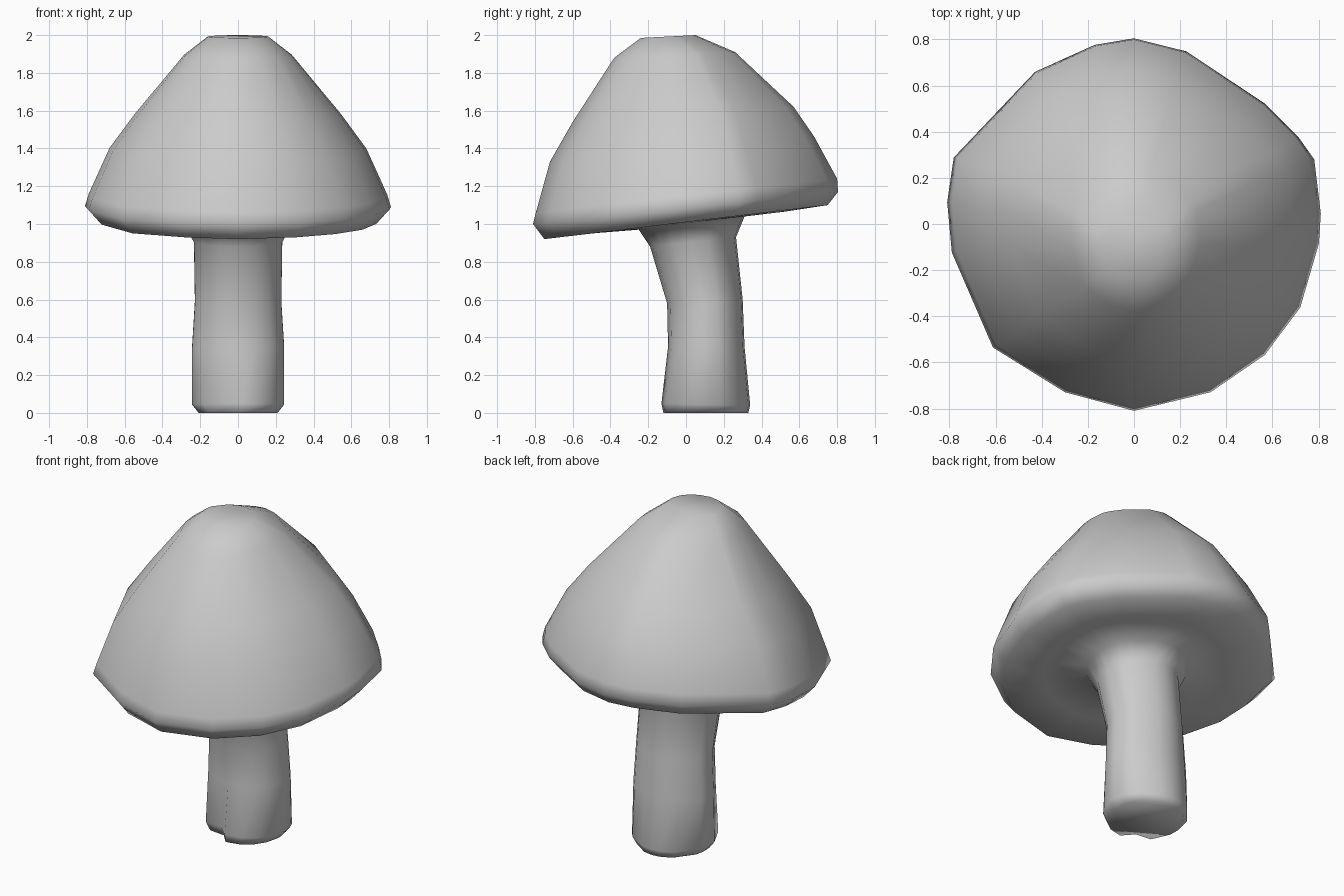
import bpy, bmesh, math

cube = bpy.data.objects.get("Cube")
if cube:
    bpy.data.objects.remove(cube, do_unlink=True)

# Irregular outline of the cap, as fractions of its half width
OUTLINE = [(1, .06), (.965, .35), (.88, .47), (.70, .65), (.28, .93), (0, 1),
           (-.21, .965), (-.53, .82), (-.965, .36), (-1, .12), (-.975, -.15),
           (-.755, -.66), (-.37, -.90), (0, -1), (.41, -.90), (.70, -.70),
           (.89, -.445), (.99, -.10)]

# Tilted rings: front y, front z, back y, back z, half width, roundness
RINGS = [
    (-.12, 0, .33, 0, .21, 1),             # foot
    (-.13, .05, .34, .04, .245, 1),
    (-.095, .35, .31, .35, .245, 1),       # stem
    (-.10, .58, .30, .60, .23, 1),
    (-.19, .88, .265, .93, .235, 1),
    (-.25, .97, .31, 1.04, .29, 1),        # flare under the cap
    (-.50, .95, .52, 1.065, .52, .5),      # underside
    (-.75, .92, .75, 1.10, .74, 0),
    (-.81, 1.0, .805, 1.17, .81, 0),       # rim
    (-.795, 1.06, .80, 1.24, .79, 0),
    (-.72, 1.33, .68, 1.46, .68, 0),       # dome
    (-.60, 1.54, .57, 1.62, .545, 0),
    (-.38, 1.88, .26, 1.91, .285, .3),
    (-.24, 1.985, .05, 2.0, .16, .5),      # crown
]


def ring_points(front_y, front_z, back_y, back_z, half, roundness):
    for u, v in OUTLINE:
        length = math.hypot(u, v)
        u += (u / length - u) * roundness
        v += (v / length - v) * roundness
        t = (v + 1) / 2
        yield (u * half, front_y + (back_y - front_y) * t,
               front_z + (back_z - front_z) * t)


bm = bmesh.new()
rings = [[bm.verts.new(p) for p in ring_points(*r)] for r in RINGS]
count = len(OUTLINE)
for low, high in zip(rings, rings[1:]):
    for i in range(count):
        j = (i + 1) % count
        bm.faces.new((low[i], low[j], high[j], high[i]))
bm.faces.new(rings[0][::-1])
bm.faces.new(rings[-1])

# Dent in the front of the foot
for ring in rings[:2]:
    dent = ring[12]
    dent.co.x += .02
    dent.co.y += .05

bmesh.ops.recalc_face_normals(bm, faces=bm.faces)
mesh = bpy.data.meshes.new("mushroom")
bm.to_mesh(mesh)
bm.free()
mesh.polygons.foreach_set("use_smooth", [True] * len(mesh.polygons))

# Plain grey surface
grey = bpy.data.materials.new("light grey")
grey.use_nodes = True
colour = (.6, .6, .6, 1)
grey.diffuse_color = colour
grey.node_tree.nodes["Principled BSDF"].inputs["Base Color"].default_value = colour
mesh.materials.append(grey)

mushroom = bpy.data.objects.new("mushroom", mesh)
bpy.context.collection.objects.link(mushroom)
